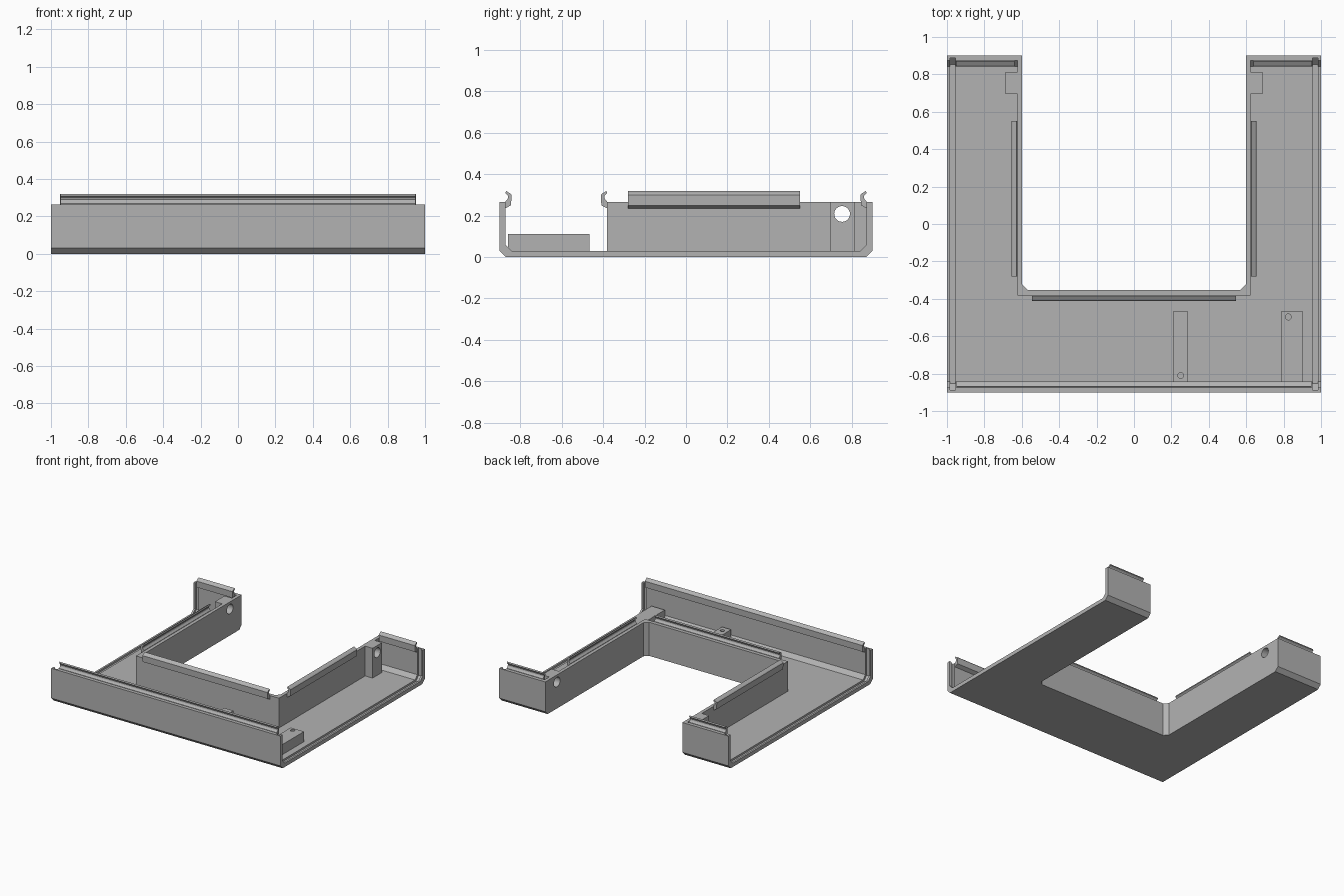
import bpy, bmesh, math
from mathutils import Vector

cube = bpy.data.objects.get("Cube")
if cube:
    bpy.data.objects.remove(cube, do_unlink=True)

grey = bpy.data.materials.new("plain grey")
grey.use_nodes = True
colour = (0.45, 0.45, 0.45, 1)
grey.diffuse_color = colour
grey.node_tree.nodes["Principled BSDF"].inputs["Base Color"].default_value = colour

X, Y, Z = Vector((1, 0, 0)), Vector((0, 1, 0)), Vector((0, 0, 1))


def prism(name, points, u, v, sweep, origin=Vector()):
    """Extrude a 2D outline lying in the u, v plane along the sweep vector."""
    bm = bmesh.new()
    face = bm.faces.new([bm.verts.new(origin + u * a + v * b) for a, b in points])
    new = bmesh.ops.extrude_face_region(bm, geom=[face])["geom"]
    moved = [e for e in new if isinstance(e, bmesh.types.BMVert)]
    bmesh.ops.translate(bm, verts=moved, vec=sweep)
    bmesh.ops.recalc_face_normals(bm, faces=bm.faces)
    mesh = bpy.data.meshes.new(name)
    bm.to_mesh(mesh)
    bm.free()
    mesh.materials.append(grey)
    ob = bpy.data.objects.new(name, mesh)
    bpy.context.collection.objects.link(ob)
    return ob


def box(name, x0, x1, y0, y1, z0, z1):
    return prism(name, [(x0, y0), (x1, y0), (x1, y1), (x0, y1)], X, Y, Z * (z1 - z0), Z * z0)


def circle(a, b, r, n=24):
    return [(a + r * math.cos(math.tau * i / n), b + r * math.sin(math.tau * i / n))
            for i in range(n)]


def cut(ob, cutter):
    """Subtract the cutter and discard it."""
    cutter.hide_render = True
    mod = ob.modifiers.new("cut", 'BOOLEAN')
    mod.operation, mod.solver, mod.object = 'DIFFERENCE', 'EXACT', cutter
    bpy.context.view_layer.objects.active = ob
    bpy.ops.object.modifier_apply(modifier=mod.name)
    bpy.data.objects.remove(cutter, do_unlink=True)


def half_to_full(half):
    return half + [(-a, b) for a, b in reversed(half)]


FLOOR, TOP = 0.03, 0.265      # floor surface and wall height
IN, OUT = 0.598, 0.624        # faces of the walls along the arms
FRONT_IN, FRONT_OUT = -0.353, -0.381
WALL = 0.873                  # inner face of the outer walls

# Tray: chamfered channel profile, swept across the whole width
outer = [(0.9, TOP), (0.9, 0.03), (0.87, 0)]
inner = [(WALL, TOP), (WALL, 0.06), (0.843, FLOOR)]
channel = half_to_full(outer)
channel += [(-a, b) for a, b in inner] + list(reversed(inner))
tray = prism("tray", channel, Y, Z, X * 2, -X)

# Panel slots just inside both open ends
slot = half_to_full([(0.888, 0.4), (0.888, 0.05), (0.853, 0.015)])
for x in (-0.985, 0.955):
    cut(tray, prism("slot_cutter", slot, Y, Z, X * 0.03, X * x))

# Opening between the arms, with chamfered corners
opening = half_to_full([(IN, 1), (IN, FRONT_IN + 0.03), (IN - 0.03, FRONT_IN)])
cut(tray, prism("opening_cutter", opening, X, Y, Z, -Z * 0.5))

# Inner wall around the opening
half = [(IN, WALL), (IN, FRONT_IN + 0.03), (IN - 0.03, FRONT_IN)]
plan = half_to_full(half)
plan += [(-OUT, WALL), (-OUT, FRONT_OUT), (OUT, FRONT_OUT), (OUT, WALL)]
inner_wall = prism("inner_wall", plan, X, Y, Z * (TOP - FLOOR), Z * FLOOR)

# Bored blocks near the ends of the arms
blocks = [box(f"{side}_bored_block", *sorted((s * OUT, s * 0.688)), 0.695, 0.814, FLOOR, TOP)
          for side, s in (("left", 1), ("right", -1))]
for ob in [inner_wall] + blocks:
    cut(ob, prism("bore_cutter", circle(0.754, 0.208, 0.038, 32), Y, Z, X * 2, -X))

# Mounting rails on the floor, each with a small screw hole
for name, x0, x1, hx, hy in (("narrow_rail", 0.208, 0.288, 0.25, -0.81),
                             ("wide_rail", 0.787, 0.903, 0.825, -0.497)):
    rail = box(name, x0, x1, -0.86, -0.467, FLOOR, 0.11)
    cut(rail, prism("screw_cutter", circle(hx, hy, 0.016), X, Y, Z * 0.1, Z * 0.05))

# Snap clips: hooked strip on the cavity side of each wall
hook = [(0, 0.235), (0.028, 0.25), (0.03, 0.3), (0.025, 0.306), (0.004, 0.319),
        (0, 0.308), (0.011, 0.299), (0.014, 0.29), (0.011, 0.28), (0, 0.268)]


def clip(name, start, inward, sweep):
    prism(name, hook, inward, Z, sweep, Vector(start))


clip("front_clip", (-0.95, -WALL, 0), Y, X * 1.9)
clip("inner_front_clip", (-0.545, FRONT_OUT, 0), -Y, X * 1.09)
for side, s in (("left", 1), ("right", -1)):
    clip(f"{side}_arm_clip", (s * OUT, -0.28, 0), X * s, Y * 0.83)
    clip(f"{side}_back_clip", (s * 0.638, WALL, 0), -Y, X * s * 0.315)
